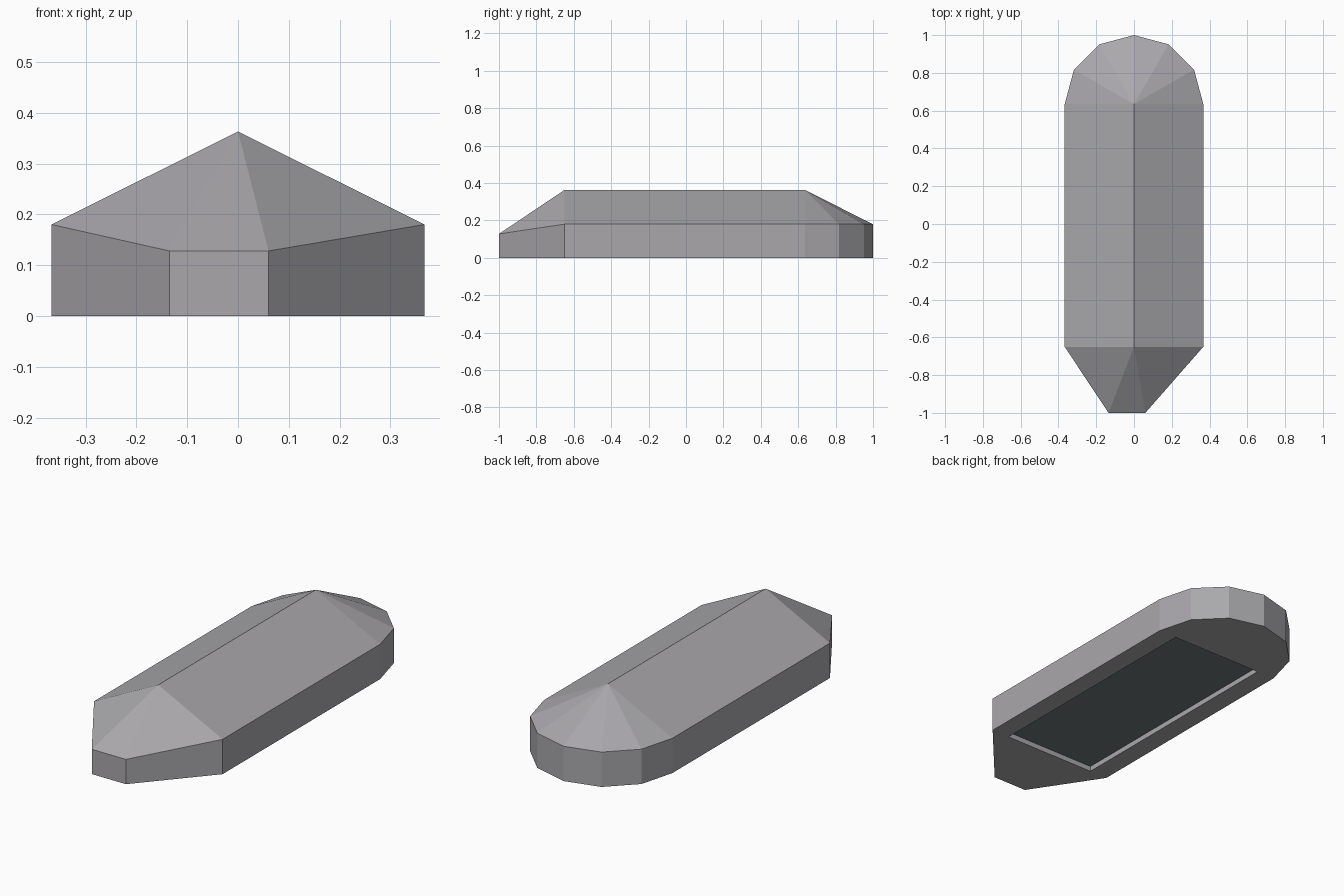
import bpy, bmesh, math

cube = bpy.data.objects.get("Cube")
if cube:
    bpy.data.objects.remove(cube, do_unlink=True)


def material(name, rgb):
    mat = bpy.data.materials.new(name)
    mat.use_nodes = True
    mat.diffuse_color = (*rgb, 1)
    mat.node_tree.nodes["Principled BSDF"].inputs["Base Color"].default_value = (*rgb, 1)
    return mat


def add_object(name, bm, mat):
    mesh = bpy.data.meshes.new(name)
    bm.to_mesh(mesh)
    bm.free()
    mesh.materials.append(mat)
    obj = bpy.data.objects.new(name, mesh)
    bpy.context.collection.objects.link(obj)
    return obj


grey = material("stone grey", (0.40, 0.39, 0.41))
dark = material("dark slate", (0.155, 0.19, 0.19))

HALF_W, FRONT, BACK = 0.367, -0.65, 0.635
EAVE, RIDGE, TIP = 0.18, 0.363, 0.128
OPEN_W, DEPTH = 0.264, 0.027

# Plan outline, anticlockwise: pointed blunt nose, then rounded tail
outline = [(-0.135, -1, TIP), (0.06, -1, TIP), (HALF_W, FRONT, EAVE)]
for i in range(7):
    a = math.pi * i / 6
    outline.append((HALF_W * math.cos(a), BACK + (1 - BACK) * math.sin(a), EAVE))
outline.append((-HALF_W, FRONT, EAVE))

bm = bmesh.new()
base = [bm.verts.new((x, y, 0)) for x, y, z in outline]
rim = [bm.verts.new(p) for p in outline]
front_peak = bm.verts.new((0, FRONT, RIDGE))
back_peak = bm.verts.new((0, BACK, RIDGE))
n = len(outline)

# Side walls and hipped roof
for i in range(n):
    j = (i + 1) % n
    bm.faces.new((base[i], base[j], rim[j], rim[i]))
    if i == 2:
        bm.faces.new((rim[i], rim[j], back_peak, front_peak))
    elif i == n - 2:
        bm.faces.new((rim[i], rim[j], front_peak, back_peak))
    else:
        bm.faces.new((rim[i], rim[j], back_peak if 2 < i < n - 2 else front_peak))

# Underside around the rectangular opening, and the walls of the opening
corners = [(OPEN_W, FRONT), (OPEN_W, BACK), (-OPEN_W, BACK), (-OPEN_W, FRONT)]
lip = [bm.verts.new((x, y, 0)) for x, y in corners]
inner = [bm.verts.new((x, y, DEPTH)) for x, y in corners]
bm.faces.new((base[2], lip[0], lip[1], base[3]))
bm.faces.new((base[n - 2], lip[2], lip[3], base[n - 1]))
bm.faces.new([lip[2]] + base[n - 2:2:-1] + [lip[1]])
bm.faces.new((lip[0], base[2], base[1], base[0], base[n - 1], lip[3]))
for i in range(4):
    j = (i + 1) % 4
    bm.faces.new((lip[i], inner[i], inner[j], lip[j]))
bmesh.ops.recalc_face_normals(bm, faces=bm.faces)
add_object("hull", bm, grey)

# Dark panel closing the recess, facing down
bm = bmesh.new()
bm.faces.new([bm.verts.new((x, y, DEPTH)) for x, y in reversed(corners)])
add_object("underside_panel", bm, dark)
